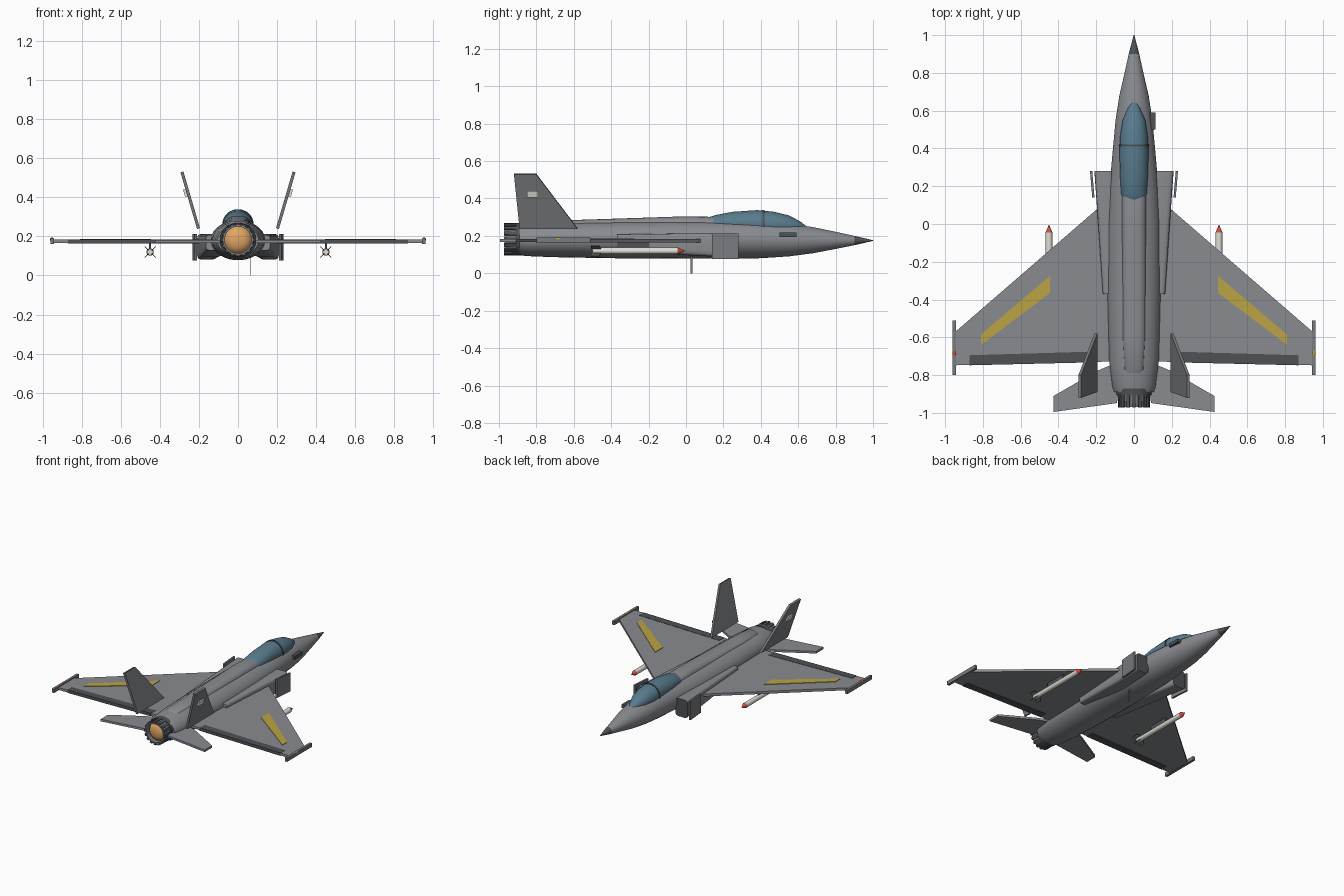
import bpy, bmesh, math
from mathutils import Vector

if "Cube" in bpy.data.objects:
    bpy.data.objects.remove(bpy.data.objects["Cube"])


def mat(name, r, g, b):
    m = bpy.data.materials.new(name)
    m.diffuse_color = (r, g, b, 1)
    m.use_nodes = True
    m.node_tree.nodes["Principled BSDF"].inputs["Base Color"].default_value = m.diffuse_color
    return m


GREY = mat("body grey", 0.25, 0.26, 0.28)
FIN = mat("fin grey", 0.19, 0.20, 0.21)
DARK = mat("dark grey", 0.075, 0.085, 0.09)
GLASS = mat("canopy blue", 0.10, 0.20, 0.27)
YELLOW = mat("yellow", 0.50, 0.37, 0.06)
WHITE = mat("off white", 0.75, 0.74, 0.68)
RED = mat("red", 0.65, 0.08, 0.04)
ORANGE = mat("exhaust orange", 0.75, 0.38, 0.13)


def finish(name, bm, *mats, smooth=False):
    bmesh.ops.recalc_face_normals(bm, faces=bm.faces)
    me = bpy.data.meshes.new(name)
    bm.to_mesh(me)
    bm.free()
    ob = bpy.data.objects.new(name, me)
    bpy.context.collection.objects.link(ob)
    for m in mats:
        me.materials.append(m)
    if smooth:
        bpy.context.view_layer.objects.active = ob
        ob.select_set(True)
        bpy.ops.object.shade_smooth_by_angle(angle=math.radians(40))
        ob.select_set(False)
    return ob


def loft(name, rings, *mats, n=32, cx=0, power=1.0, rule=None, smooth=True, x_shift=None):
    """Skin along y; each ring is (y, centre z, half width, half height)."""
    bm = bmesh.new()
    loops = []
    for i, (y, z, w, h) in enumerate(rings):
        x0 = x_shift[i] if x_shift else cx
        loop = []
        for k in range(n):
            a = 2 * math.pi * (k + 0.5) / n
            c, s = math.cos(a), math.sin(a)
            loop.append(bm.verts.new((x0 + w * math.copysign(abs(c) ** power, c), y,
                                      z + h * math.copysign(abs(s) ** power, s))))
        loops.append(loop)
    for a, b in zip(loops, loops[1:]):
        for k in range(n):
            bm.faces.new((a[k], a[(k + 1) % n], b[(k + 1) % n], b[k]))
    bm.faces.new(loops[0])
    bm.faces.new(loops[-1])
    if rule:
        for f in bm.faces:
            f.material_index = rule(f.calc_center_median())
    return finish(name, bm, *mats, smooth=smooth)


def prism(name, pts, offset, m):
    """Flat polygon thickened by an offset vector, centred on the polygon."""
    bm = bmesh.new()
    off = Vector(offset)
    a = [bm.verts.new(Vector(p) - off / 2) for p in pts]
    b = [bm.verts.new(Vector(p) + off / 2) for p in pts]
    bm.faces.new(a)
    bm.faces.new(b)
    for k in range(len(a)):
        j = (k + 1) % len(a)
        bm.faces.new((a[k], a[j], b[j], b[k]))
    return finish(name, bm, m)


def box(name, x, y, z, m):
    pts = [(x[0], y[0]), (x[1], y[0]), (x[1], y[1]), (x[0], y[1])]
    return prism(name, [(p, q, (z[0] + z[1]) / 2) for p, q in pts], (0, 0, z[1] - z[0]), m)


# Fuselage with dark nose tip
loft("fuselage", [(-0.89, 0.18, 0.105, 0.08), (-0.86, 0.18, 0.115, 0.088), (-0.72, 0.18, 0.132, 0.094),
                  (-0.4, 0.18, 0.14, 0.1), (0.0, 0.18, 0.14, 0.102), (0.2, 0.18, 0.13, 0.102),
                  (0.4, 0.18, 0.112, 0.1), (0.55, 0.178, 0.098, 0.088), (0.68, 0.177, 0.078, 0.07),
                  (0.8, 0.176, 0.05, 0.046), (0.9, 0.175, 0.028, 0.025), (1.0, 0.175, 0.002, 0.002)],
     GREY, DARK, rule=lambda c: 1 if c.y > 0.9 else 0)

# Raised spine behind the cockpit
loft("spine", [(-0.81, 0.24, 0.03, 0.02), (-0.77, 0.24, 0.055, 0.04), (-0.6, 0.24, 0.064, 0.045),
               (0.0, 0.24, 0.066, 0.065), (0.15, 0.24, 0.066, 0.062), (0.25, 0.24, 0.05, 0.04)],
     GREY, n=24, power=0.7)

# Canopy and its arch
loft("canopy", [(0.1, 0.265, 0.025, 0.02), (0.115, 0.265, 0.05, 0.033), (0.16, 0.265, 0.068, 0.047),
                (0.25, 0.265, 0.074, 0.064), (0.38, 0.265, 0.077, 0.073), (0.47, 0.26, 0.073, 0.069),
                (0.55, 0.255, 0.06, 0.055), (0.61, 0.25, 0.034, 0.028), (0.655, 0.235, 0.008, 0.008)], GLASS)
loft("canopy_arch", [(0.409, 0.263, 0.08, 0.076), (0.421, 0.263, 0.08, 0.076)], DARK)

# Exhaust nozzle: ring, petals, glowing dome
loft("nozzle_collar", [(-0.905, 0.182, 0.092, 0.086), (-0.87, 0.182, 0.096, 0.088)], DARK)
bm = bmesh.new()
prof = [(-0.88, 0.084), (-0.97, 0.078), (-0.97, 0.068), (-0.9, 0.068)]
rows = [[bm.verts.new((r * math.cos(k * math.pi / 16), y, 0.182 + r * math.sin(k * math.pi / 16)))
         for k in range(32)] for y, r in prof]
for a, b in zip(rows, rows[1:]):
    for k in range(32):
        bm.faces.new((a[k], a[(k + 1) % 32], b[(k + 1) % 32], b[k]))
finish("nozzle", bm, FIN, smooth=True)
for k in range(16):
    a = k * math.pi / 8
    rad, tan = Vector((math.cos(a), 0, math.sin(a))), Vector((-math.sin(a), 0, math.cos(a)))
    base = Vector((0, 0, 0.182)) + rad * 0.081
    prism("nozzle_petal", [base + tan * t + Vector((0, y, 0))
                           for t, y in ((-0.011, -0.9), (0.011, -0.9), (0.009, -0.972), (-0.009, -0.972))],
          rad * 0.01, DARK)
loft("exhaust_glow", [(-0.962, 0.182, 0.012, 0.012), (-0.958, 0.182, 0.036, 0.036),
                      (-0.948, 0.182, 0.058, 0.058), (-0.93, 0.182, 0.069, 0.069)], ORANGE)

for s, side in ((1, "right"), (-1, "left")):
    def flat(name, pts, z, t, m):
        return prism(f"{side}_{name}", [(s * x, y, z) for x, y in pts], (0, 0, t), m)

    def sbox(name, x, y, z, m):
        return box(f"{side}_{name}", sorted((s * x[0], s * x[1])), y, z, m)

    # Wing, flap, stripe
    flat("wing", [(0.08, 0.17), (0.2, 0.075), (0.945, -0.57), (0.945, -0.748), (0.08, -0.727)], 0.174, 0.018, GREY)
    flat("flap", [(0.2, -0.675), (0.87, -0.695), (0.87, -0.748), (0.2, -0.732)], 0.174, 0.022, DARK)
    flat("wing_stripe", [(0.445, -0.275), (0.81, -0.585), (0.81, -0.64), (0.445, -0.365)], 0.184, 0.006, YELLOW)

    # Wingtip rail and navigation light
    sbox("tip_rail", (0.942, 0.96), (-0.8, -0.51), (0.162, 0.19), FIN)
    loft(f"{side}_tip_light", [(-0.71, 0.184, 0.004, 0.004), (-0.685, 0.184, 0.011, 0.011),
                               (-0.66, 0.184, 0.004, 0.004)], YELLOW if s > 0 else RED, n=12, cx=s * 0.952)

    # Tailplane
    flat("tailplane", [(0.06, -0.72), (0.2, -0.78), (0.425, -0.91), (0.425, -0.995), (0.09, -0.948)],
         0.174, 0.016, GREY)

    # Canted tail fin with marking plate
    prism(f"{side}_tail_fin", [(s * x, y, z) for x, y, z in
          ((0.202, -0.58, 0.24), (0.202, -0.89, 0.24), (0.287, -0.92, 0.53), (0.287, -0.80, 0.53))],
          (s * 0.015, 0, -s * s * 0.0044), FIN)
    prism(f"{side}_fin_marking", [(s * x, y, z) for x, y, z in
          ((0.261, -0.85, 0.405), (0.261, -0.79, 0.405), (0.271, -0.79, 0.44), (0.271, -0.85, 0.44))],
          (s * 0.02, 0, 0), WHITE)

    # Intake trunk with dark mouth and outer plate
    loft(f"{side}_intake", [(-0.37, 0.168, 0.05, 0.04), (0.0, 0.155, 0.055, 0.058), (0.28, 0.147, 0.05, 0.066)],
         GREY, DARK, n=20, power=0.35, x_shift=[s * 0.115, s * 0.135, s * 0.16],
         rule=lambda c: 1 if c.y > 0.27 else 0)
    prism(f"{side}_intake_plate", [(s * 0.215, 0.14, 0.077), (s * 0.227, 0.28, 0.077),
                                   (s * 0.227, 0.28, 0.213), (s * 0.215, 0.14, 0.213)],
          (s * 0.012, 0, 0), FIN)

    # Missile, nose, pylon, X fins
    mx = s * 0.45
    loft(f"{side}_missile", [(-0.5, 0.12, 0.015, 0.015), (-0.49, 0.12, 0.018, 0.018), (-0.045, 0.12, 0.018, 0.018)],
         WHITE, n=16, cx=mx)
    loft(f"{side}_missile_nose", [(-0.045, 0.12, 0.019, 0.019), (-0.005, 0.12, 0.001, 0.001)], RED, n=16, cx=mx)
    sbox("pylon", (0.445, 0.455), (-0.36, -0.2), (0.13, 0.17), DARK)
    for k in range(4):
        a = math.pi / 4 + k * math.pi / 2
        d = Vector((math.cos(a), 0, math.sin(a)))
        c = Vector((mx, 0, 0.12))
        prism(f"{side}_missile_fin", [c + d * r + Vector((0, y, 0)) for r, y in
              ((0.01, -0.45), (0.04, -0.465), (0.04, -0.51), (0.01, -0.505))],
              (-math.sin(a) * 0.004, 0, math.cos(a) * 0.004), DARK)

# Gun port and belly aerial
box("gun_port", (0.085, 0.114), (0.5, 0.59), (0.194, 0.219), DARK)
box("belly_aerial", (0.063, 0.067), (0.025, 0.035), (0.0, 0.12), FIN)
